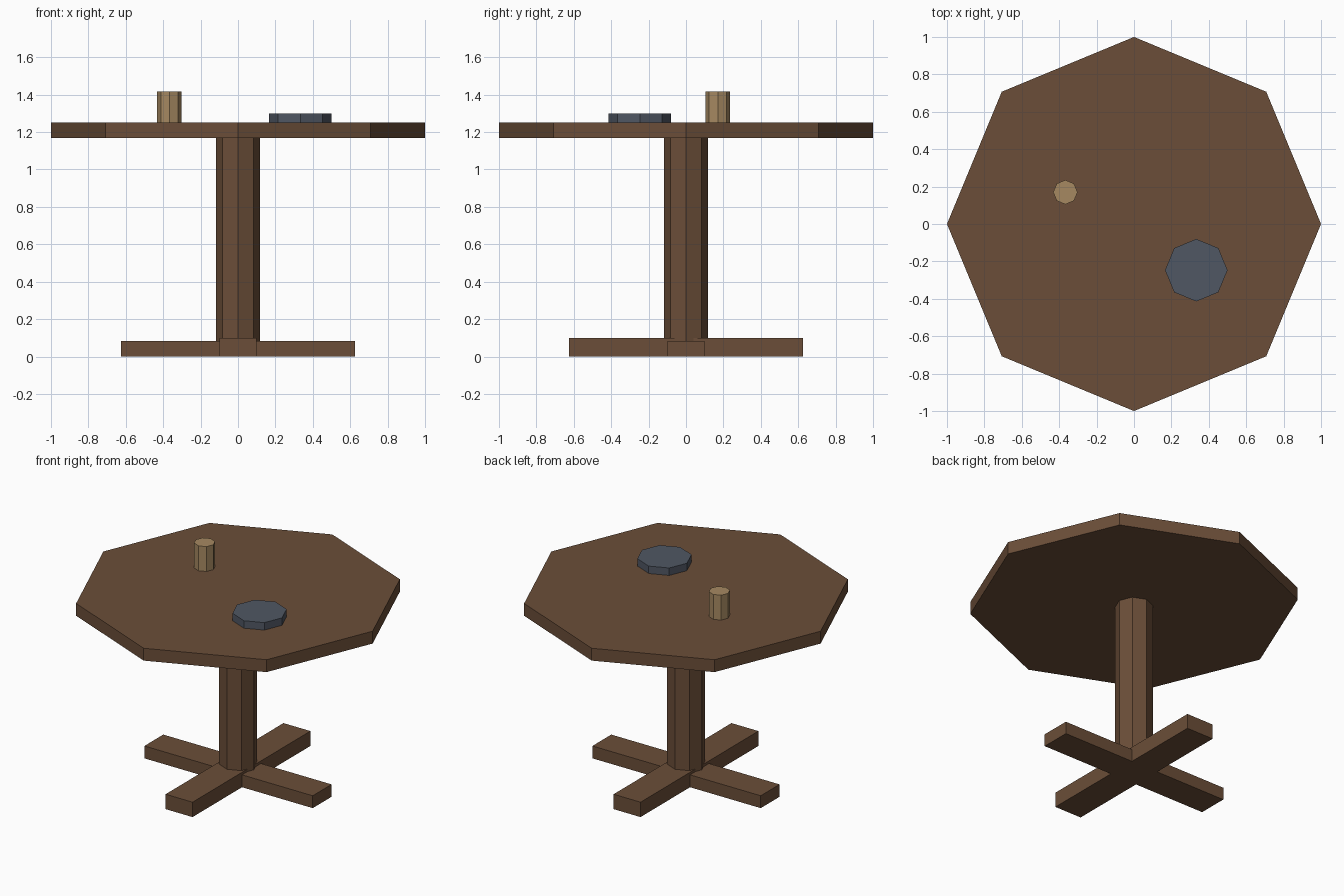
import bpy
import math

if "Cube" in bpy.data.objects:
    bpy.data.objects.remove(bpy.data.objects["Cube"])


def material(name, rgb):
    m = bpy.data.materials.new(name)
    m.diffuse_color = (*rgb, 1.0)
    m.use_nodes = True
    m.node_tree.nodes["Principled BSDF"].inputs["Base Color"].default_value = m.diffuse_color
    return m


wood = material("brown wood", (0.147, 0.076, 0.040))
tan = material("tan mug", (0.38, 0.25, 0.12))
slate = material("slate plate", (0.080, 0.095, 0.125))


def octagon(name, x, y, z0, z1, radius, mat):
    """Eight-sided prism with a corner pointing along +x."""
    bpy.ops.mesh.primitive_cylinder_add(
        vertices=8, radius=radius, depth=z1 - z0, location=(x, y, (z0 + z1) / 2))
    ob = bpy.context.object
    ob.name = name
    ob.data.materials.append(mat)
    return ob


def beam(name, length, width, height, angle, mat):
    """Flat bar resting on the floor."""
    bpy.ops.mesh.primitive_cube_add(
        size=1, location=(0, 0, height / 2), rotation=(0, 0, angle))
    ob = bpy.context.object
    ob.name = name
    ob.scale = (length, width, height)
    ob.data.materials.append(mat)
    return ob


# Crossed feet, one slightly taller than the other
beam("foot_side_to_side", 1.25, 0.2, 0.083, 0, wood)
beam("foot_front_to_back", 1.25, 0.2, 0.1, math.pi / 2, wood)

# Pedestal and table top
octagon("pedestal", 0, 0, 0.083, 1.17, 0.117, wood)
octagon("table_top", 0, 0, 1.167, 1.25, 1.0, wood)

# Things on the table
octagon("mug", -0.367, 0.17, 1.25, 1.417, 0.065, tan)
octagon("plate", 0.333, -0.247, 1.25, 1.30, 0.167, slate)
